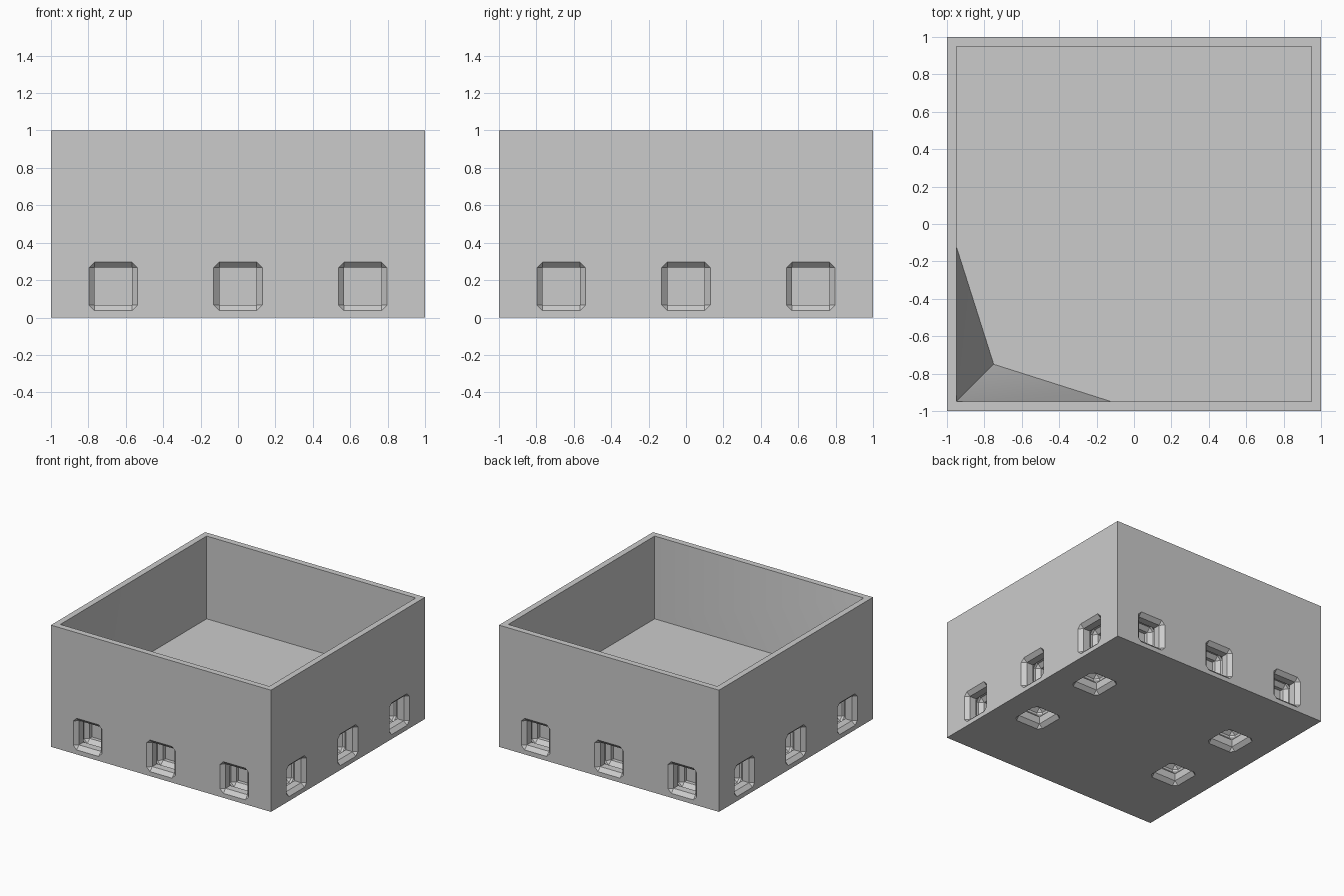
import bpy
import bmesh
import math
from mathutils import Matrix, Vector

cube = bpy.data.objects.get("Cube")
if cube:
    bpy.data.objects.remove(cube, do_unlink=True)

grey = bpy.data.materials.new("light grey")
grey.use_nodes = True
colour = (0.6, 0.6, 0.6, 1)
grey.diffuse_color = colour
grey.node_tree.nodes["Principled BSDF"].inputs["Base Color"].default_value = colour

OUT, INN, FLOOR, TOP = 1.0, 0.95, 0.32, 1.0
PITCH, NECK, MOUTH = 2 / 3, 0.1, 0.13
CORNERS = [(-1, -1), (1, -1), (1, 1), (-1, 1)]


def finish(bm, name):
    bmesh.ops.recalc_face_normals(bm, faces=bm.faces[:])
    mesh = bpy.data.meshes.new(name)
    bm.to_mesh(mesh)
    bm.free()
    obj = bpy.data.objects.new(name, mesh)
    bpy.context.collection.objects.link(obj)
    mesh.materials.append(grey)
    return obj


# Open bin: outer shell, rim, inner walls and floor with one braced corner
bm = bmesh.new()


def square(half, z):
    return [bm.verts.new((sx * half, sy * half, z)) for sx, sy in CORNERS]


base, rim_out, rim_in = square(OUT, 0), square(OUT, TOP), square(INN, TOP)
floor = square(INN, FLOOR)
brace = floor[0]
brace.co = (-0.75, -0.75, FLOOR)
brace_x = bm.verts.new((-0.12, -INN, FLOOR))
brace_y = bm.verts.new((-INN, -0.12, FLOOR))

bm.faces.new(base)
for i in range(4):
    j = (i + 1) % 4
    bm.faces.new((base[i], base[j], rim_out[j], rim_out[i]))
    bm.faces.new((rim_out[i], rim_out[j], rim_in[j], rim_in[i]))
    start = brace_x if i == 0 else floor[i]
    end = brace_y if j == 0 else floor[j]
    bm.faces.new((rim_in[i], rim_in[j], end, start))
bm.faces.new((brace, brace_x, floor[1], floor[2], floor[3], brace_y))
bm.faces.new((rim_in[0], brace_x, brace))
bm.faces.new((rim_in[0], brace, brace_y))
body = finish(bm, "bin_body")

# Connector sockets: chamfered mouth, square neck and an inner groove
PROFILE = [(-0.02, MOUTH), (0, MOUTH), (0.03, NECK), (0.09, NECK),
           (0.12, MOUTH), (0.14, MOUTH), (0.17, NECK), (0.2, NECK)]


def add_socket(bm, matrix):
    rings = []
    for depth, r in PROFILE:
        ring = []
        for k in range(4):
            turn = Matrix.Rotation(k * math.pi / 2, 4, "Z")
            for x, y in ((r, -NECK), (r, NECK)):
                ring.append(bm.verts.new(matrix @ turn @ Vector((x, y, depth))))
        rings.append(ring)
    bm.faces.new(rings[0])
    bm.faces.new(rings[-1])
    for a, b in zip(rings, rings[1:]):
        for k in range(8):
            n = (k + 1) % 8
            bm.faces.new((a[k], a[n], b[n], b[k]))


bm = bmesh.new()
for side in range(4):
    for col in (-1, 0, 1):
        place = Matrix.Translation((col * PITCH, -OUT, PITCH / 4))
        inward = Matrix.Rotation(-math.pi / 2, 4, "X")
        add_socket(bm, Matrix.Rotation(side * math.pi / 2, 4, "Z") @ place @ inward)
for sx, sy in CORNERS:
    add_socket(bm, Matrix.Translation((sx * PITCH, sy * PITCH / 2, 0)))
bmesh.ops.remove_doubles(bm, verts=bm.verts[:], dist=0.0005)
cutter = finish(bm, "socket_cutter")
cutter.hide_render = True

# Cut the sockets into the body
cut = body.modifiers.new("sockets", "BOOLEAN")
cut.operation = "DIFFERENCE"
cut.solver = "EXACT"
cut.object = cutter
bpy.ops.object.select_all(action="DESELECT")
bpy.context.view_layer.objects.active = body
body.select_set(True)
bpy.ops.object.modifier_apply(modifier=cut.name)
bpy.data.objects.remove(cutter, do_unlink=True)
bpy.ops.object.shade_smooth_by_angle(angle=math.radians(30))
